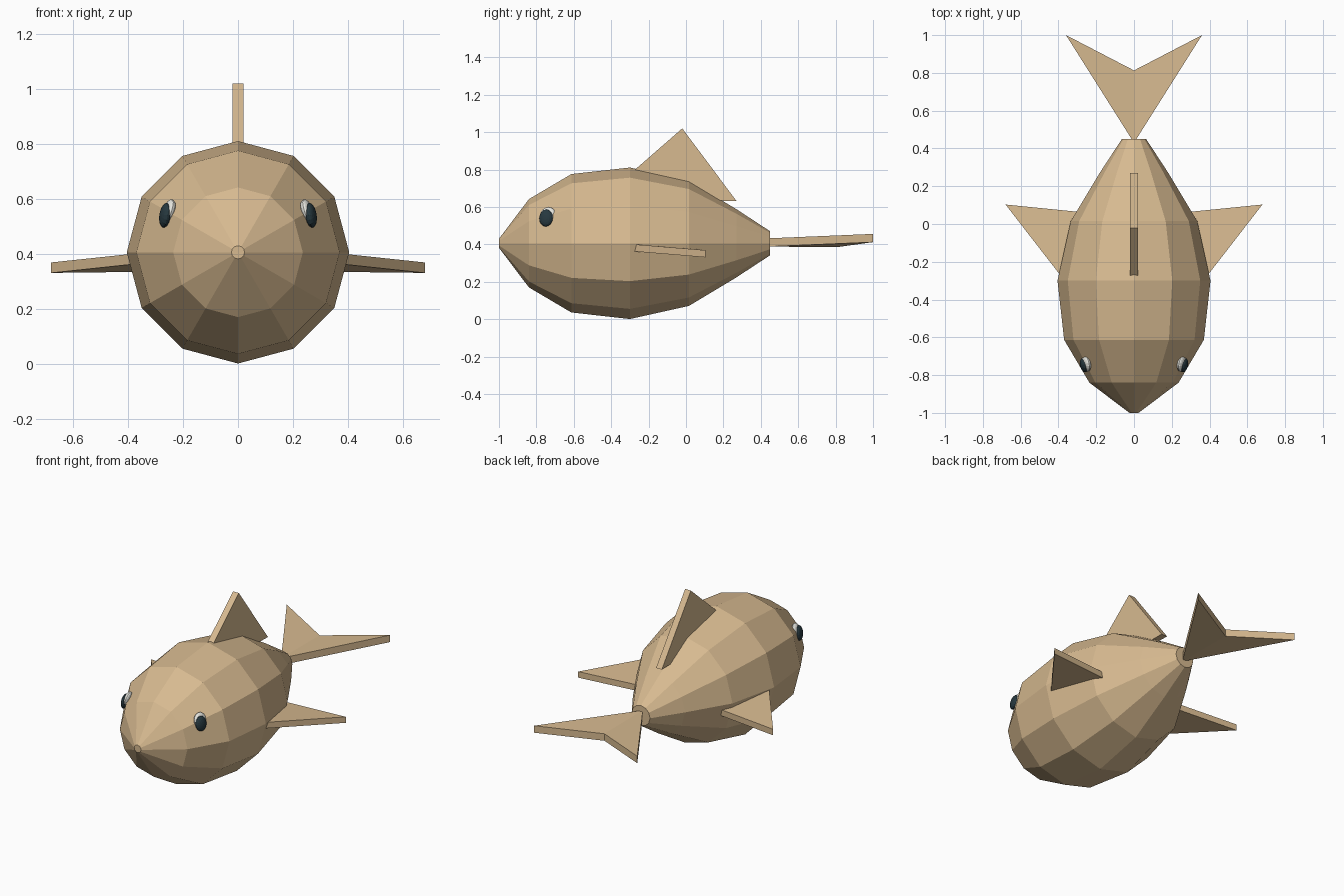
import bpy, bmesh
from math import sin, cos, pi
from mathutils import Vector, Matrix

if "Cube" in bpy.data.objects:
    bpy.data.objects.remove(bpy.data.objects["Cube"])


def material(name, rgb):
    m = bpy.data.materials.new(name)
    m.diffuse_color = (*rgb, 1)
    m.use_nodes = True
    m.node_tree.nodes["Principled BSDF"].inputs["Base Color"].default_value = m.diffuse_color
    return m


TAN = material("tan", (0.68, 0.49, 0.28))
DARK = material("dark", (0.02, 0.04, 0.05))
WHITE = material("white", (0.8, 0.8, 0.75))


def finish(name, bm, mat):
    bmesh.ops.recalc_face_normals(bm, faces=bm.faces[:])
    me = bpy.data.meshes.new(name)
    bm.to_mesh(me)
    bm.free()
    me.materials.append(mat)
    ob = bpy.data.objects.new(name, me)
    bpy.context.collection.objects.link(ob)
    return ob


def plate(name, points, faces, offset):
    """Flat outline extruded by an offset vector."""
    bm = bmesh.new()
    vs = [bm.verts.new(p) for p in points]
    fs = [bm.faces.new([vs[i] for i in f]) for f in faces]
    ext = bmesh.ops.extrude_face_region(bm, geom=fs, use_keep_orig=True)
    moved = [g for g in ext["geom"] if isinstance(g, bmesh.types.BMVert)]
    bmesh.ops.translate(bm, verts=moved, vec=offset)
    return finish(name, bm, TAN)


# Body: twelve-sided rings (y, radius) bridged along the length
SIDES, ZC = 12, 0.406
profile = [(-1.0, 0.024), (-0.84, 0.236), (-0.613, 0.37), (-0.30, 0.405),
           (0.015, 0.335), (0.27, 0.182), (0.45, 0.064)]
bm = bmesh.new()
rings = [[bm.verts.new((r * sin(2 * pi * k / SIDES), y, ZC + r * cos(2 * pi * k / SIDES)))
          for k in range(SIDES)] for y, r in profile]
for a, b in zip(rings, rings[1:]):
    for k in range(SIDES):
        n = (k + 1) % SIDES
        bm.faces.new((a[k], a[n], b[n], b[k]))
bm.faces.new(rings[0])
bm.faces.new(rings[-1])
finish("body", bm, TAN)

# Back fin
plate("back_fin", [(-0.02, -0.45, 0.645), (-0.02, -0.02, 1.02), (-0.02, 0.27, 0.632)],
      [(0, 1, 2)], (0.04, 0, 0))

# Tail fin: two triangles with a slight upward V
plate("tail_fin", [(0, 0.43, 0.388), (0.36, 1.0, 0.412), (0, 0.813, 0.386), (-0.36, 1.0, 0.412)],
      [(0, 1, 2), (0, 2, 3)], (0, 0, 0.044))

# Side fins and eyes, mirrored
for side, s in (("left", -1), ("right", 1)):
    plate(side + "_fin", [(s * 0.36, -0.31, 0.365), (s * 0.68, 0.103, 0.331), (s * 0.25, 0.06, 0.336)],
          [(0, 1, 2)], (0, 0, 0.038))
    for part, mat, loc, nrm, size in (
            ("eye_white", WHITE, (0.252, -0.738, 0.556), (0.93, -0.22, 0.30), (0.045, 0.046, 0.020)),
            ("pupil", DARK, (0.265, -0.748, 0.541), (0.96, -0.24, 0.16), (0.046, 0.040, 0.020))):
        n = Vector((s * nrm[0], nrm[1], nrm[2]))
        rot = n.to_track_quat('Z', 'Y').to_matrix().to_4x4()
        bm = bmesh.new()
        # local Y points up along the eye, local Z outward
        bmesh.ops.create_uvsphere(bm, u_segments=16, v_segments=10, radius=1)
        scale = Matrix.Diagonal((size[1] * 0.95, size[0], size[2], 1))
        bm.transform(Matrix.Translation((s * loc[0], loc[1], loc[2])) @ rot @ scale)
        finish(f"{side}_{part}", bm, mat)
